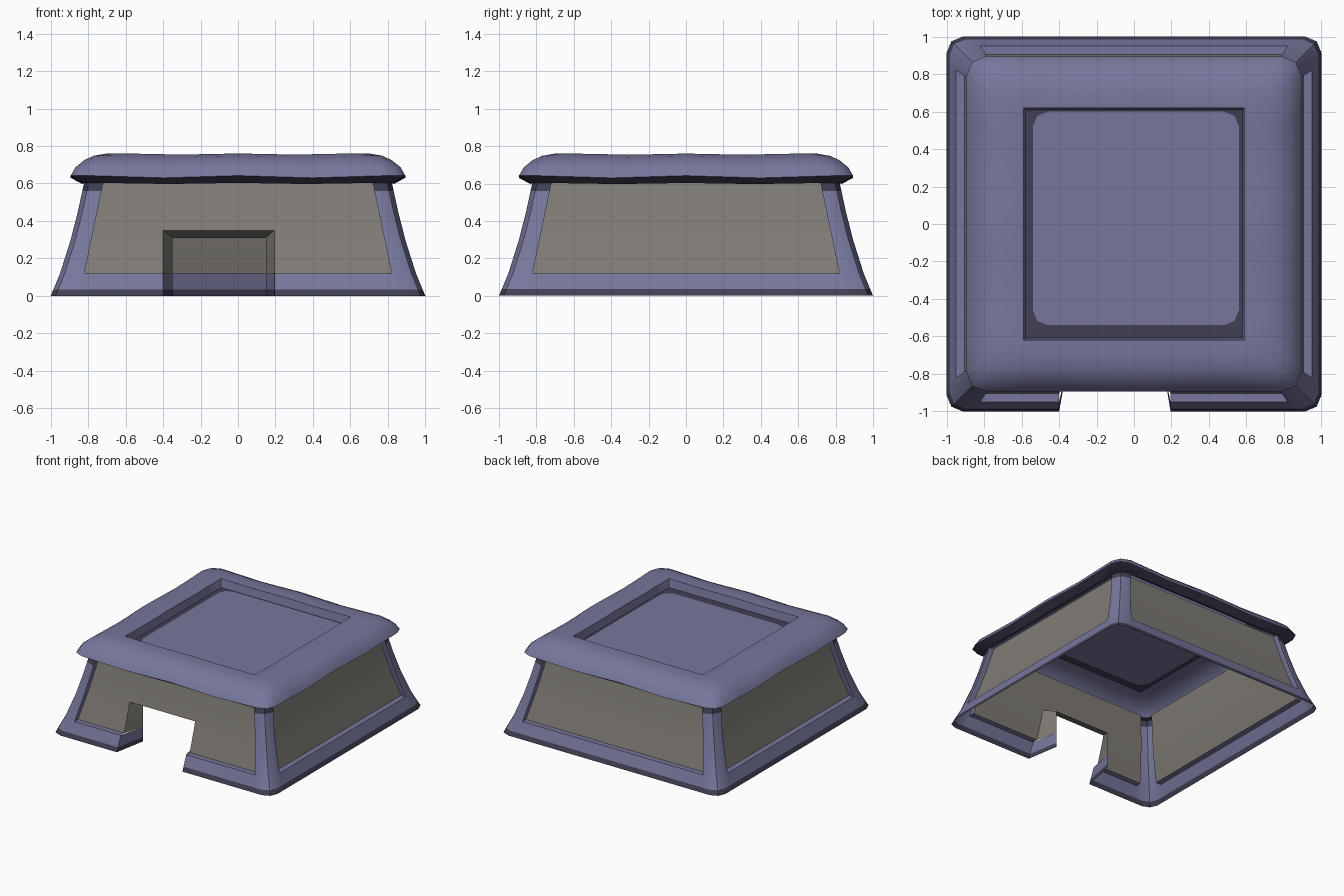
import bpy, bmesh, math
from mathutils import Vector, Matrix

if "Cube" in bpy.data.objects:
    bpy.data.objects.remove(bpy.data.objects["Cube"])


def material(name, rgb):
    m = bpy.data.materials.new(name)
    m.diffuse_color = (*rgb, 1)
    m.use_nodes = True
    m.node_tree.nodes["Principled BSDF"].inputs["Base Color"].default_value = m.diffuse_color
    return m


MATS = [material("slate blue", (0.185, 0.185, 0.335)),
        material("dark slate", (0.051, 0.051, 0.09)),
        material("warm grey", (0.215, 0.202, 0.182))]
BLUE, DARK, GREY = 0, 1, 2


def surf(bm, rows, mat):
    """Sheet through rows of points; mat is an index or one index per row."""
    vs = [[bm.verts.new(p) for p in r] for r in rows]
    for j in range(len(vs) - 1):
        for i in range(len(vs[j]) - 1):
            f = bm.faces.new((vs[j][i], vs[j][i + 1], vs[j + 1][i + 1], vs[j + 1][i]))
            f.material_index = mat if isinstance(mat, int) else mat[j]


def finish(bm, name, angle=35):
    bmesh.ops.remove_doubles(bm, verts=bm.verts, dist=0.0005)
    me = bpy.data.meshes.new(name)
    bm.to_mesh(me)
    bm.free()
    ob = bpy.data.objects.new(name, me)
    bpy.context.collection.objects.link(ob)
    for m in MATS:
        me.materials.append(m)
    bpy.context.view_layer.objects.active = ob
    ob.select_set(True)
    bpy.ops.object.shade_smooth_by_angle(angle=math.radians(angle))
    ob.select_set(False)


def lerp_table(table, z):
    for (z0, a), (z1, b) in zip(table, table[1:]):
        if z <= z1:
            return a + (b - a) * (z - z0) / (z1 - z0)
    return table[-1][1]


# flared wall profile, panel edge and recess
def half(z):
    return lerp_table([(0, 1.0), (.035, .985), (.12, .95), (.3, .893), (.45, .855), (.62, .818)], z)


def edge(z):
    return .82 - (z - .12) * .208


INSET = .045
DOOR = (-.40, .195)
DOOR_IN = (-.35, .15)
DOOR_Y = -.73
BASE_Z = [0, .035, .12]
POST_Z = [.12, .21, .3, .375, .45, .56, .615]


def out(x, z):
    return (x, -half(z), z)


def rec(x, z):
    return (x, -half(z) + INSET, z)


def frame_side(bm, front):
    # base rail, split by the doorway at the front
    spans = [(-.82, DOOR[0]), (DOOR[1], .82)] if front else [(-.82, .82)]
    for a, b in spans:
        n = 4 if front else 8
        surf(bm, [[out(a + (b - a) * i / n, z) for i in range(n + 1)] for z in BASE_Z], [DARK, BLUE])
        surf(bm, [[out(a, .12), out(b, .12)], [rec(a, .12), rec(b, .12)]], BLUE)
    # half corner posts with their reveals
    zs = BASE_Z[:-1] + POST_Z
    mats = [DARK] + [BLUE] * (len(zs) - 3) + [DARK]
    for s in (-1, 1):
        rows = []
        for z in zs:
            h = half(z)
            r = [out(s * edge(max(z, .12)), z), out(s * (h - .085), z), (s * (h - .025), -(h - .025), z)]
            rows.append(r if s > 0 else r[::-1])
        surf(bm, rows, mats)
        rows = [[out(s * edge(z), z), rec(s * edge(z), z)][::-s] for z in POST_Z]
        surf(bm, rows, BLUE)


def panel_side(bm, front):
    top = .35
    if not front:
        surf(bm, [[rec(-edge(z), z), rec(edge(z), z)] for z in POST_Z], GREY)
        return
    low = [.12, .21, .3, top]
    for s, d in zip((-1, 1), DOOR):
        surf(bm, [[rec(s * edge(z), z), rec(d, z)][::-s] for z in low], GREY)
    surf(bm, [[rec(-edge(z), z), rec(DOOR[0], z), rec(DOOR[1], z), rec(edge(z), z)]
              for z in [top] + POST_Z[4:]], GREY)


# corner posts, rails and wall panels on all four sides
frame, walls = bmesh.new(), bmesh.new()
for k in range(4):
    turn = Matrix.Rotation(k * math.pi / 2, 4, 'Z')
    for bm, make in ((frame, frame_side), (walls, panel_side)):
        part = bmesh.new()
        make(part, k == 0)
        part.transform(turn)
        tmp = bpy.data.meshes.new("tmp")
        part.to_mesh(tmp)
        part.free()
        bm.from_mesh(tmp)
        bpy.data.meshes.remove(tmp)
finish(frame, "wall_frame")
finish(walls, "wall_panels")

# doorway lining, tapering back to an upright inner edge
bm = bmesh.new()
for s, d, di in zip((-1, 1), DOOR, DOOR_IN):
    base = [[out(d, z), (di, DOOR_Y, z)][::-s] for z in (0, .035, .12)]
    surf(bm, base, [DARK, BLUE])
    side = [[rec(d, z), (di, DOOR_Y, zi)][::-s]
            for z, zi in ((.12, .12), (.21, .2), (.3, .27), (.35, .31))]
    surf(bm, side, GREY)
surf(bm, [[rec(DOOR[0], .35), rec(DOOR[1], .35)],
          [(DOOR_IN[0], DOOR_Y, .31), (DOOR_IN[1], DOOR_Y, .31)]], GREY)
finish(bm, "door_lining", 20)


def ring(hx, hy, z, r, wave=0.0, c=(0, 0)):
    """Closed loop round a rectangle with softened corners and a gentle wave."""
    pts = []
    for k in range(4):
        a, b = (hx, hy) if k % 2 == 0 else (hy, hx)
        side = [(-(a - r * .29), -(b - r * .29), z + wave)]
        for i in range(9):
            t = i / 4 - 1
            side.append((t * (a - r), -b, z + wave * math.cos(2 * math.pi * t)))
        turn = Matrix.Rotation(k * math.pi / 2, 3, 'Z')
        pts += [turn @ Vector(p) + Vector((*c, 0)) for p in side]
    return pts + [pts[0]]


# roof with overhanging eaves and a square recess in the top
bm = bmesh.new()
profile = [(.80, .612, 0), (.832, .600, .003), (.893, .636, .006), (.868, .680, .006),
           (.82, .720, .005), (.77, .744, .004), (.70, .757, .003)]
rows = [ring(h, h, z, .10, w) for h, z, w in profile]
rows += [ring(.59, .62, .755, .001, .002), ring(.578, .608, .69, .001)]
surf(bm, rows, [DARK, DARK] + [BLUE] * 6)
finish(bm, "roof", 40)

# recessed roof panel with a dark worn border
bm = bmesh.new()
inner = ring(.55, .57, .69, .08, 0, (.01, .03))
surf(bm, [ring(.578, .608, .69, .001), inner], DARK)
bm.faces.new([bm.verts.new(p) for p in inner[:-1]]).material_index = BLUE
finish(bm, "roof_panel")
